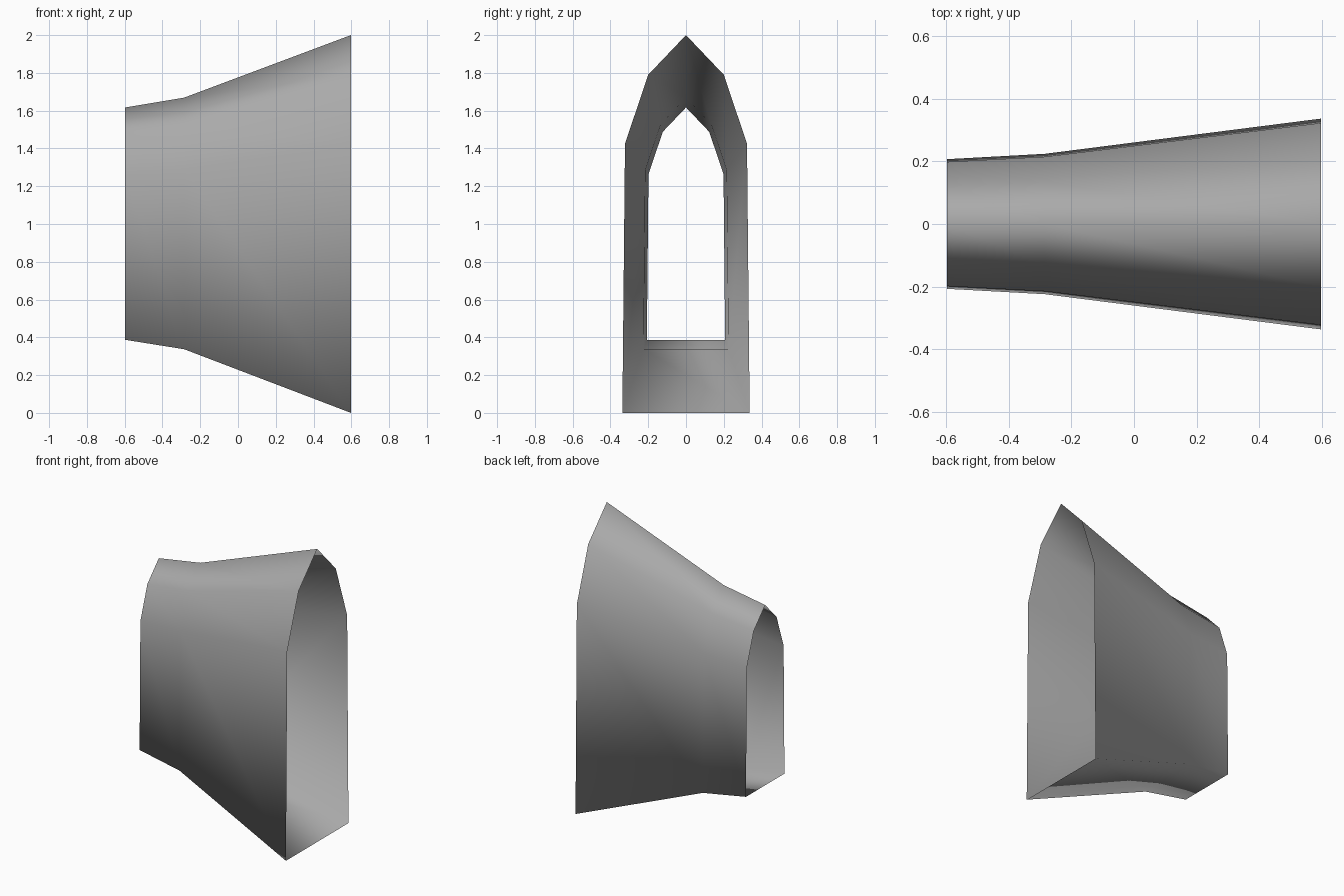
import bpy
import bmesh

cube = bpy.data.objects.get("Cube")
if cube:
    bpy.data.objects.remove(cube, do_unlink=True)

# Plain grey surface
grey = bpy.data.materials.new("mid grey")
grey.use_nodes = True
colour = (0.40, 0.40, 0.40, 1)
grey.diffuse_color = colour
grey.node_tree.nodes["Principled BSDF"].inputs["Base Color"].default_value = colour

# Half of the pointed-arch section (half width, height), from floor to apex
half = [(0.337, 0.0), (0.323, 1.425), (0.2, 1.79)]
arch = [(-half[0][0], 0.0)] + half + [(0.0, 2.0)]
arch += [(-y, z) for y, z in reversed(half[1:])]

# Stations along the duct: x, floor height, section scale
stations = [(-0.598, 0.387, 0.615), (-0.285, 0.337, 0.666), (0.598, 0.0, 1.0)]

# Loft the open-ended duct, a thin sheet including its floor
bm = bmesh.new()
rings = [[bm.verts.new((x, y * s, floor + z * s)) for y, z in arch]
         for x, floor, s in stations]
count = len(arch)
for a, b in zip(rings, rings[1:]):
    for i in range(count):
        j = (i + 1) % count
        face = bm.faces.new((a[i], a[j], b[j], b[i]))
        face.smooth = True

mesh = bpy.data.meshes.new("arched_duct")
bm.to_mesh(mesh)
bm.free()
mesh.materials.append(grey)
duct = bpy.data.objects.new("arched_duct", mesh)
bpy.context.collection.objects.link(duct)
